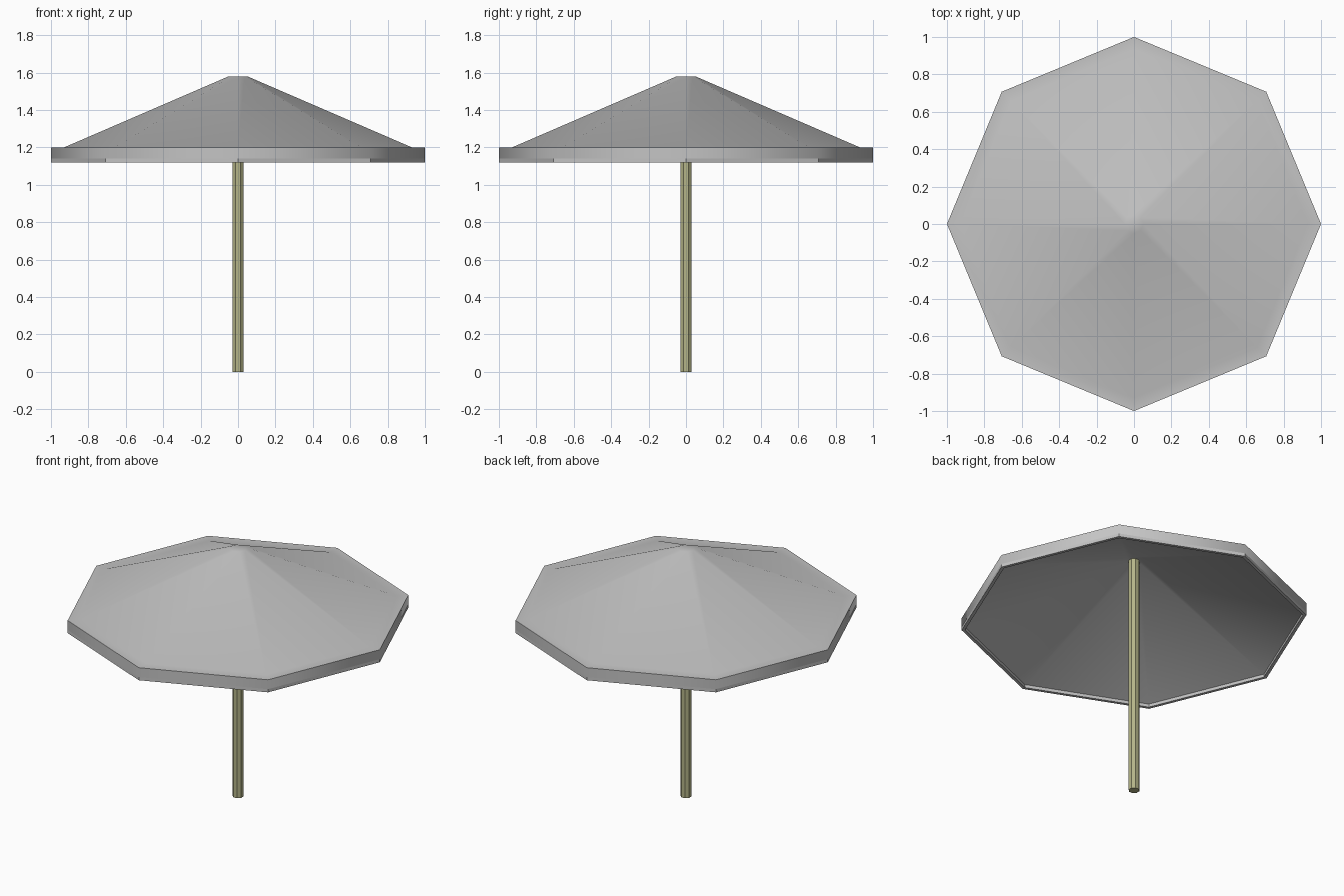
import bpy, bmesh
from math import cos, sin, pi, radians

cube = bpy.data.objects.get("Cube")
if cube:
    bpy.data.objects.remove(cube, do_unlink=True)


def material(name, rgb):
    m = bpy.data.materials.new(name)
    m.use_nodes = True
    m.diffuse_color = (*rgb, 1)
    m.node_tree.nodes["Principled BSDF"].inputs["Base Color"].default_value = (*rgb, 1)
    return m


def turned(name, profile, sides, mat, smooth_angle, turn=0.0):
    """Sweep a (radius, height) profile around z, capping both ends."""
    bm = bmesh.new()
    rings = []
    for r, z in profile:
        angles = [turn + 2 * pi * i / sides for i in range(sides)]
        rings.append([bm.verts.new((r * cos(a), r * sin(a), z)) for a in angles])
    for low, high in zip(rings, rings[1:]):
        for i in range(sides):
            j = (i + 1) % sides
            bm.faces.new((low[i], low[j], high[j], high[i]))
    bm.faces.new(rings[0])
    bm.faces.new(rings[-1])
    bmesh.ops.recalc_face_normals(bm, faces=bm.faces[:])
    mesh = bpy.data.meshes.new(name)
    bm.to_mesh(mesh)
    bm.free()
    mesh.materials.append(mat)
    obj = bpy.data.objects.new(name, mesh)
    bpy.context.collection.objects.link(obj)
    bpy.ops.object.select_all(action='DESELECT')
    obj.select_set(True)
    bpy.context.view_layer.objects.active = obj
    bpy.ops.object.shade_smooth_by_angle(angle=radians(smooth_angle))
    return obj


cloth = material("grey cloth", (0.55, 0.55, 0.55))
wood = material("khaki pole", (0.46, 0.46, 0.25))

# Octagonal canopy: underside, hem, rim wall, flat ledge, sloping top
hem, lip = 1.12, 1.14
canopy = turned("canopy", [
    (0.05, 1.53), (0.98, lip), (0.98, hem), (1.0, hem),
    (1.0, lip), (1.0, 1.2), (0.93, 1.2), (0.05, 1.58)], 8, cloth, 50)

# The narrow hem band stays faceted
for face in canopy.data.polygons:
    if face.center.z < lip and abs(face.normal.z) < 0.1:
        face.use_smooth = False

# Straight centre pole
turned("pole", [(0.032, 0), (0.032, 1.54)], 8, wood, 30, pi / 8)
